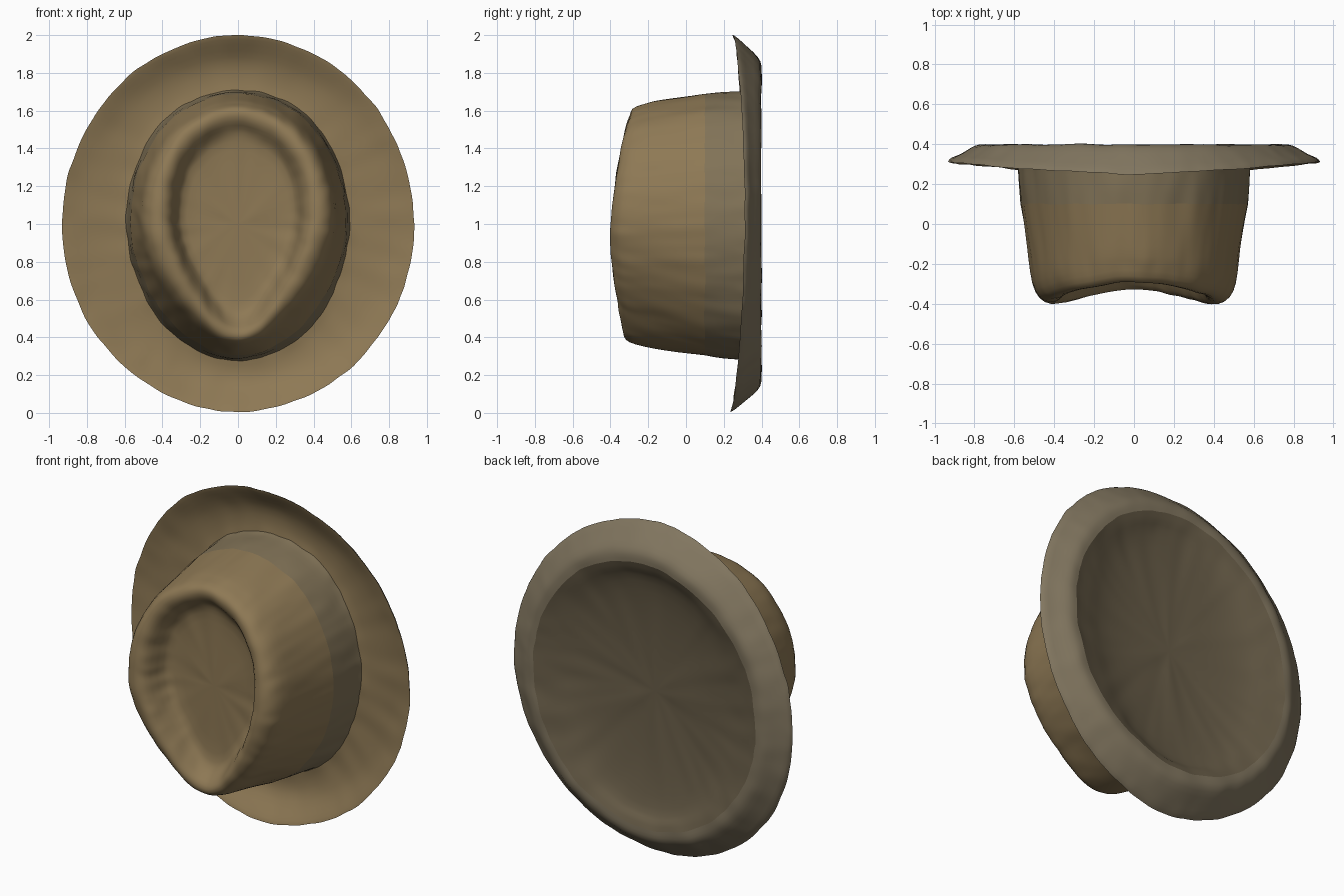
import bpy, math
from mathutils import Vector, noise

if "Cube" in bpy.data.objects:
    bpy.data.objects.remove(bpy.data.objects["Cube"])

N = 120  # segments round the hat


def sample(vals, ang):
    """Smooth left/right symmetric value from 7 stops, bottom (-90) to top (+90)."""
    if not isinstance(vals, (list, tuple)):
        return vals
    a = math.degrees(math.asin(max(-1, min(1, math.sin(ang)))))
    t = (a + 90) / 30
    i = min(int(t), 5)
    f = t - i
    get = lambda k: vals[-k] if k < 0 else (vals[12 - k] if k > 6 else vals[k])
    p0, p1, p2, p3 = (get(i + k) for k in (-1, 0, 1, 2))
    return p1 + 0.5 * f * (p2 - p0 + f * (2 * p0 - 5 * p1 + 4 * p2 - p3
                                          + f * (3 * (p1 - p2) + p3 - p0)))


def scale(vals, s):
    return [v * s for v in vals]


def shift(vals, d):
    return [v + d for v in vals]


def mix(a, b, t):
    return [u + (v - u) * t for u, v in zip(a, b)]


def material(name, rgb):
    m = bpy.data.materials.new(name)
    m.diffuse_color = (*rgb, 1)
    m.use_nodes = True
    m.node_tree.nodes["Principled BSDF"].inputs["Base Color"].default_value = m.diffuse_color
    return m


def loft(name, rings, mat, start=None, end=None):
    """Skin rings of (radius, y); start / end are y positions of closing poles."""
    verts, faces = [], []
    for radii, ys in rings:
        for k in range(N):
            a = 2 * math.pi * k / N
            r = sample(radii, a)
            p = Vector((r * math.cos(a), sample(ys, a), 1 + r * math.sin(a)))
            r += 0.005 * noise.noise(p * 6) + 0.009 * noise.noise(p * 18)
            y = p.y + 0.007 * noise.noise(p * 9 + Vector((9, 4, 2)))
            verts.append((r * math.cos(a), y, 1 + r * math.sin(a)))
    for j in range(len(rings) - 1):
        for k in range(N):
            n = (k + 1) % N
            faces.append((j * N + k, j * N + n, (j + 1) * N + n, (j + 1) * N + k))
    if start is not None:
        verts.append((0, start, 1))
        faces += [(len(verts) - 1, (k + 1) % N, k) for k in range(N)]
    if end is not None:
        verts.append((0, end, 1))
        b = (len(rings) - 1) * N
        faces += [(b + k, b + (k + 1) % N, len(verts) - 1) for k in range(N)]
    me = bpy.data.meshes.new(name)
    me.from_pydata(verts, [], faces)
    me.polygons.foreach_set("use_smooth", [True] * len(faces))
    me.materials.append(mat)
    ob = bpy.data.objects.new(name, me)
    bpy.context.collection.objects.link(ob)
    sub = ob.modifiers.new("soften", 'SUBSURF')
    sub.levels = sub.render_levels = 1
    return ob


# outlines: radius about (x 0, z 1), stops from bottom to top
brim_r = [0.995, 0.975, 0.945, 0.93, 0.945, 0.98, 1.0]
brim_y = [0.235, 0.265, 0.295, 0.31, 0.30, 0.275, 0.25]
base_r = [0.725, 0.68, 0.61, 0.595, 0.62, 0.685, 0.71]
crest_r = [0.60, 0.47, 0.415, 0.425, 0.47, 0.55, 0.595]
crest_y = [-0.335, -0.37, -0.40, -0.405, -0.38, -0.335, -0.295]
side_r = [0.645, 0.545, 0.505, 0.51, 0.545, 0.605, 0.64]
dent_r = [0.53, 0.40, 0.345, 0.345, 0.385, 0.465, 0.505]

tan = material("tan_felt", (0.27, 0.19, 0.09))
grey = material("band_felt", (0.22, 0.17, 0.095))
under = material("underside_felt", (0.22, 0.18, 0.115))
dark = material("lining_felt", (0.14, 0.11, 0.065))

# shallow dished lining
lip = (scale(brim_r, 0.80), 0.398)
loft("lining", [(scale(base_r, 0.3), 0.30), (scale(base_r, 0.6), 0.31),
                (scale(base_r, 0.88), 0.332), (scale(base_r, 1.02), 0.36),
                (scale(brim_r, 0.75), 0.382), lip],
     dark, start=0.298)

# brim underside
edge = (brim_r, brim_y)
loft("brim_underside", [lip, (scale(brim_r, 0.84), 0.400), (scale(brim_r, 0.88), 0.388),
                        (scale(brim_r, 0.94), mix(brim_y, [0.37] * 7, 0.6)),
                        (scale(brim_r, 0.99), shift(brim_y, 0.022)), edge], under)

# brim upper face
base = (base_r, 0.335)
loft("brim", [edge, (scale(brim_r, 0.985), shift(brim_y, 0.003)),
              (scale(brim_r, 0.92), mix(brim_y, [0.34] * 7, 0.5)),
              (scale(brim_r, 0.85), 0.335), (scale(base_r, 1.07), 0.343), base], tan)

# band at the foot of the crown
band = (mix(base_r, side_r, 0.3), 0.10)
loft("band", [base, (scale(base_r, 0.985), 0.30), (mix(base_r, side_r, 0.15), 0.20), band], grey)

# crown sides, rolled crest and teardrop dent
loft("crown", [band, (mix(base_r, side_r, 0.6), -0.05), (mix(base_r, side_r, 0.85), -0.18),
               (side_r, shift(crest_y, 0.10)),
               (mix(side_r, crest_r, 0.35), shift(crest_y, 0.03)),
               (crest_r, crest_y),
               (mix(crest_r, dent_r, 0.6), shift(crest_y, 0.01)),
               (dent_r, shift(crest_y, 0.05)),
               (scale(dent_r, 0.91), mix(crest_y, [-0.22] * 7, 0.85)),
               (scale(dent_r, 0.82), -0.225), (scale(dent_r, 0.4), -0.225)],
     tan, end=-0.225)
